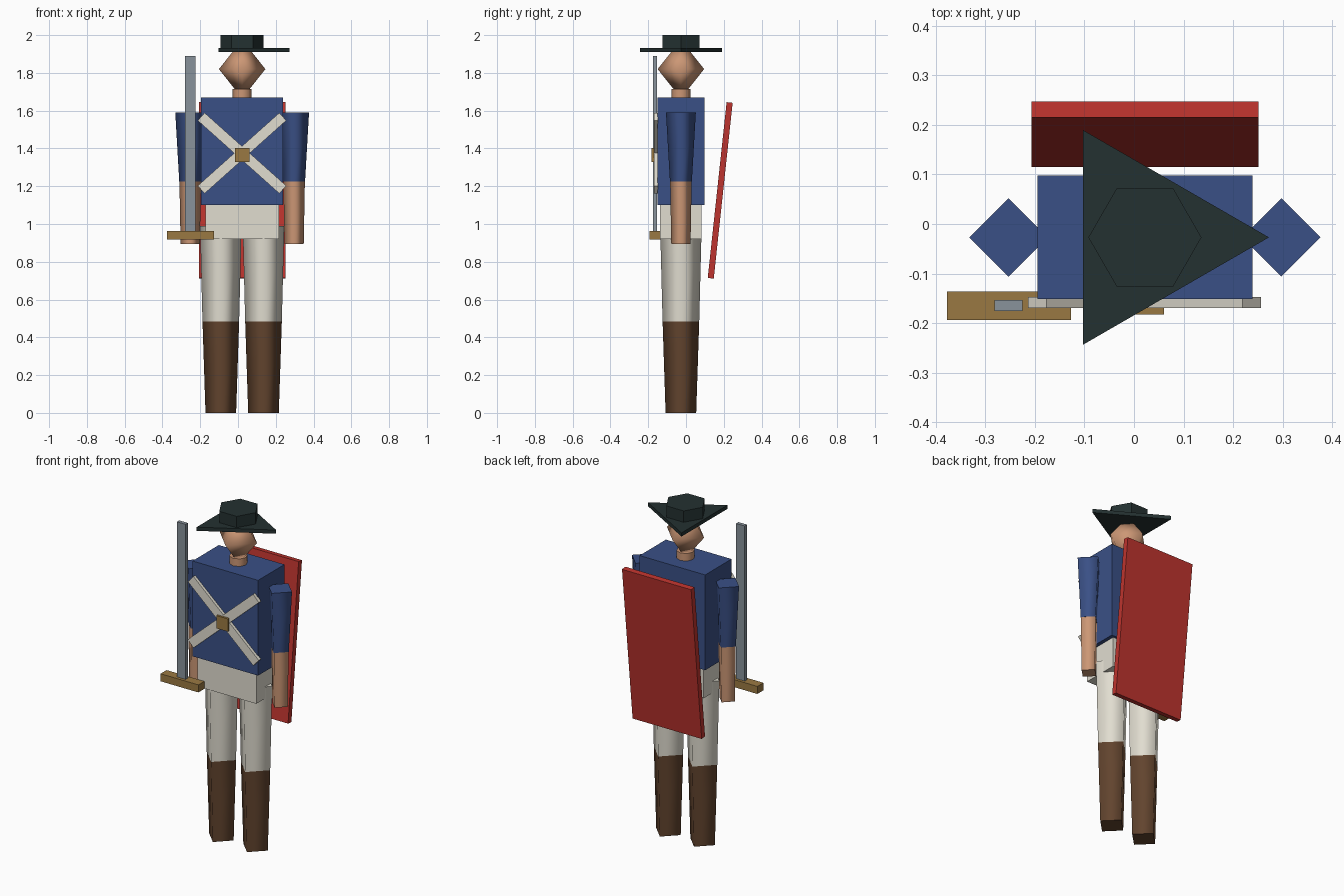
import bpy, bmesh, math
from mathutils import Matrix

if "Cube" in bpy.data.objects:
    bpy.data.objects.remove(bpy.data.objects["Cube"], do_unlink=True)

CX, CY = 0.022, -0.027  # axis of the figure


def material(name, *rgb):
    """Flat material from 8-bit display values."""
    lin = [((c / 255 + 0.055) / 1.055) ** 2.4 for c in rgb] + [1]
    m = bpy.data.materials.new(name)
    m.use_nodes = True
    m.diffuse_color = lin
    m.node_tree.nodes["Principled BSDF"].inputs["Base Color"].default_value = lin
    return m


blue = material("coat blue", 58, 80, 134)
cream = material("cream cloth", 225, 221, 208)
skin = material("skin", 204, 151, 117)
brown = material("boot brown", 98, 68, 46)
dark = material("hat dark green", 36, 49, 49)
red = material("shield red", 190, 52, 46)
gold = material("brass", 154, 121, 66)
steel = material("steel", 136, 146, 155)


def finish(name, bm, mat):
    mesh = bpy.data.meshes.new(name)
    bmesh.ops.recalc_face_normals(bm, faces=bm.faces)
    bm.to_mesh(mesh)
    bm.free()
    mesh.materials.append(mat)
    obj = bpy.data.objects.new(name, mesh)
    bpy.context.collection.objects.link(obj)
    return obj


def box(name, mat, centre, size, axis="X", angle=0):
    bm = bmesh.new()
    bmesh.ops.create_cube(bm, size=1, matrix=Matrix.Diagonal((*size, 1)))
    obj = finish(name, bm, mat)
    obj.matrix_world = Matrix.Translation(centre) @ Matrix.Rotation(angle, 4, axis)
    return obj


def turned(name, mat, x, sides, rings, smooth=True):
    """Few-sided turned form from (radius, z) rings, first corner towards +x."""
    bm = bmesh.new()
    loops = []
    for r, z in rings:
        angles = [math.tau * i / sides for i in range(sides)]
        loops.append([bm.verts.new((x + r * math.cos(a), CY + r * math.sin(a), z))
                      for a in angles])
    for low, high in zip(loops, loops[1:]):
        for i in range(sides):
            j = (i + 1) % sides
            face = bm.faces.new((low[i], low[j], high[j], high[i]))
            face.smooth = smooth
    # Flat end caps with crisp rims
    for loop, (r, z) in zip((loops[0], loops[-1]), (rings[0], rings[-1])):
        if r > 0:
            for edge in bm.faces.new(loop).edges:
                edge.smooth = False
    bmesh.ops.remove_doubles(bm, verts=bm.verts, dist=1e-5)
    return finish(name, bm, mat)


# Body
box("torso", blue, (CX, CY, 1.385), (0.434, 0.249, 0.57))
box("hips", cream, (CX, CY, 1.01), (0.39, 0.22, 0.18))

# Limbs
for side, s in (("left", 1), ("right", -1)):
    leg, arm = CX + s * 0.113, CX + s * 0.275
    turned(side + "_boot", brown, leg, 4, [(0.081, 0), (0.097, 0.485)])
    turned(side + "_trouser_leg", cream, leg, 4, [(0.097, 0.485), (0.11, 0.99)])
    turned(side + "_forearm", skin, arm, 4, [(0.051, 0.895), (0.057, 1.225)])
    turned(side + "_sleeve", blue, arm, 4, [(0.058, 1.225), (0.079, 1.59)])

# Neck, head and hat
turned("neck", skin, CX, 8, [(0.05, 1.66), (0.05, 1.715)])
turned("head", skin, CX, 4, [(0, 1.665), (0.123, 1.82), (0, 1.975)])
turned("hat_brim", dark, CX, 3, [(0.25, 1.91), (0.25, 1.932)], smooth=False)
turned("hat_crown", dark, CX, 6, [(0.114, 1.92), (0.114, 2.0)], smooth=False)

# Crossed belts and buckle
for name, tilt in (("falling_strap", 1), ("rising_strap", -1)):
    box(name, cream, (CX - 0.001, -0.158, 1.375), (0.58, 0.022, 0.055),
        "Y", tilt * math.radians(41.8))
box("buckle", gold, (CX, -0.167, 1.365), (0.076, 0.03, 0.076))

# Sword held upright
box("sword_blade", steel, (-0.253, -0.164, 1.42), (0.057, 0.022, 0.94))
box("sword_guard", gold, (-0.252, -0.1645, 0.94), (0.25, 0.057, 0.045))

# Slanted shield on the back
box("shield", red, (CX, 0.181, 1.178), (0.457, 0.032, 0.936), "X", -0.107)
